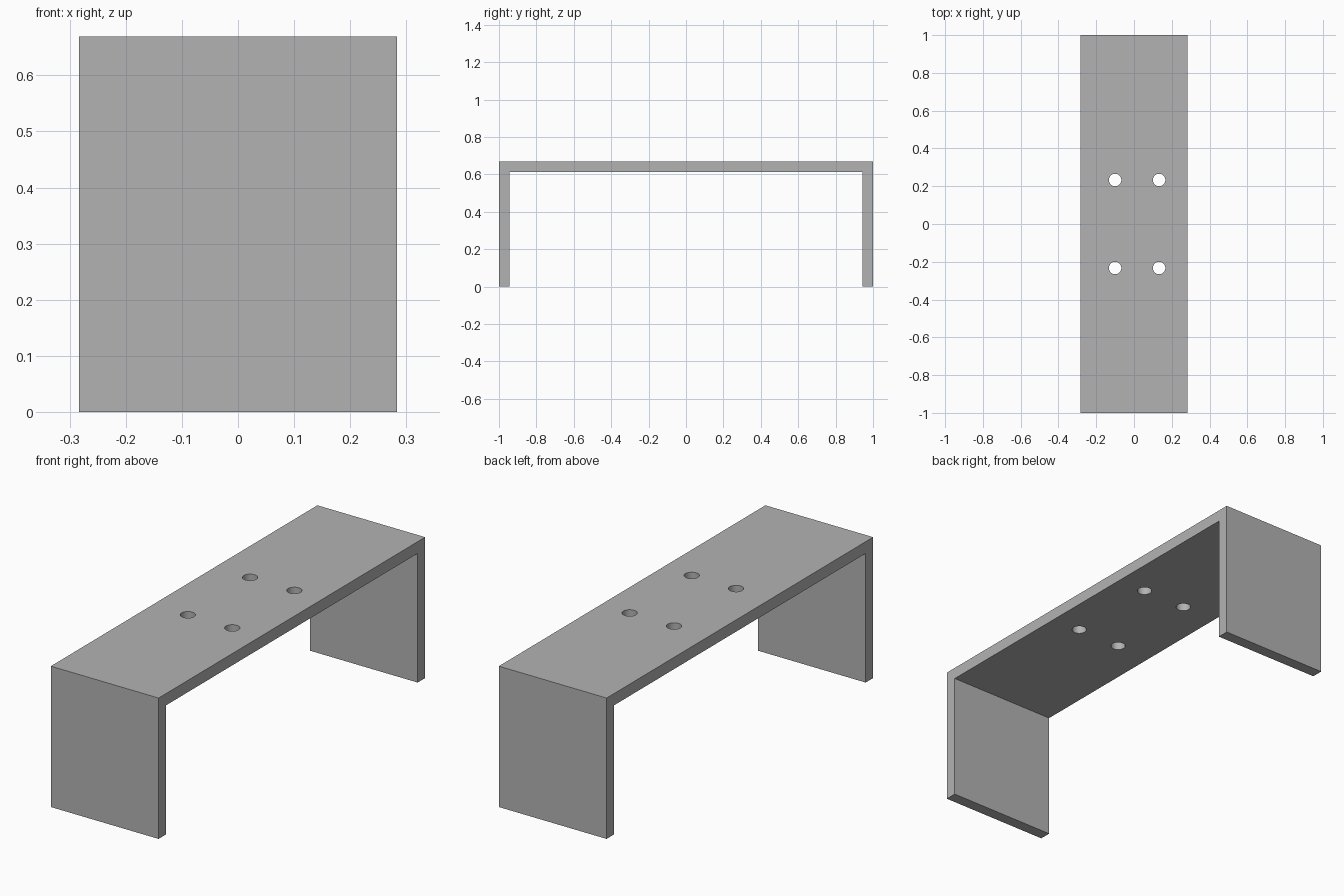
import bpy
import bmesh

cube = bpy.data.objects.get("Cube")
if cube:
    bpy.data.objects.remove(cube, do_unlink=True)

WIDTH, HEIGHT, WALL = 0.566, 0.669, 0.056
HOLE_RADIUS = 0.033

# Plain grey finish
grey = bpy.data.materials.new("plain grey")
grey.use_nodes = True
colour = (0.45, 0.45, 0.45, 1)
grey.diffuse_color = colour
grey.node_tree.nodes["Principled BSDF"].inputs["Base Color"].default_value = colour

# U-shaped bracket: side profile extruded across the width
inner_y, inner_z = 1 - WALL, HEIGHT - WALL
half = [(1, HEIGHT), (1, 0), (inner_y, 0), (inner_y, inner_z)]
profile = half + [(-y, z) for y, z in reversed(half)]
bm = bmesh.new()
face = bm.faces.new([bm.verts.new((-WIDTH / 2, y, z)) for y, z in profile])
side = bmesh.ops.extrude_face_region(bm, geom=[face])["geom"]
bmesh.ops.translate(bm, vec=(WIDTH, 0, 0),
                    verts=[v for v in side if isinstance(v, bmesh.types.BMVert)])
bmesh.ops.recalc_face_normals(bm, faces=bm.faces)
mesh = bpy.data.meshes.new("bracket")
bm.to_mesh(mesh)
bm.free()
bracket = bpy.data.objects.new("bracket", mesh)
bpy.context.collection.objects.link(bracket)
mesh.materials.append(grey)

# Four screw holes through the top plate
for x in (-0.1, 0.133):
    for y in (-0.233, 0.233):
        bpy.ops.mesh.primitive_cylinder_add(vertices=32, radius=HOLE_RADIUS, depth=WALL * 3,
                                            location=(x, y, HEIGHT - WALL / 2))
        cutter = bpy.context.object
        cutter.name = "hole_cutter"
        cutter.data.materials.append(grey)
        cutter.hide_render = True
        cutter.hide_set(True)
        cut = bracket.modifiers.new("screw_hole", 'BOOLEAN')
        cut.operation = 'DIFFERENCE'
        cut.solver = 'EXACT'
        cut.object = cutter

# Bake the holes, drop the cutters and smooth the hole walls
bpy.context.view_layer.update()
baked = bpy.data.meshes.new_from_object(
    bracket.evaluated_get(bpy.context.evaluated_depsgraph_get()))
bracket.modifiers.clear()
bracket.data = baked
for obj in [o for o in bpy.data.objects if o.name.startswith("hole_cutter")]:
    bpy.data.objects.remove(obj, do_unlink=True)
bpy.ops.object.select_all(action='DESELECT')
bracket.select_set(True)
bpy.context.view_layer.objects.active = bracket
bpy.ops.object.shade_smooth_by_angle()
